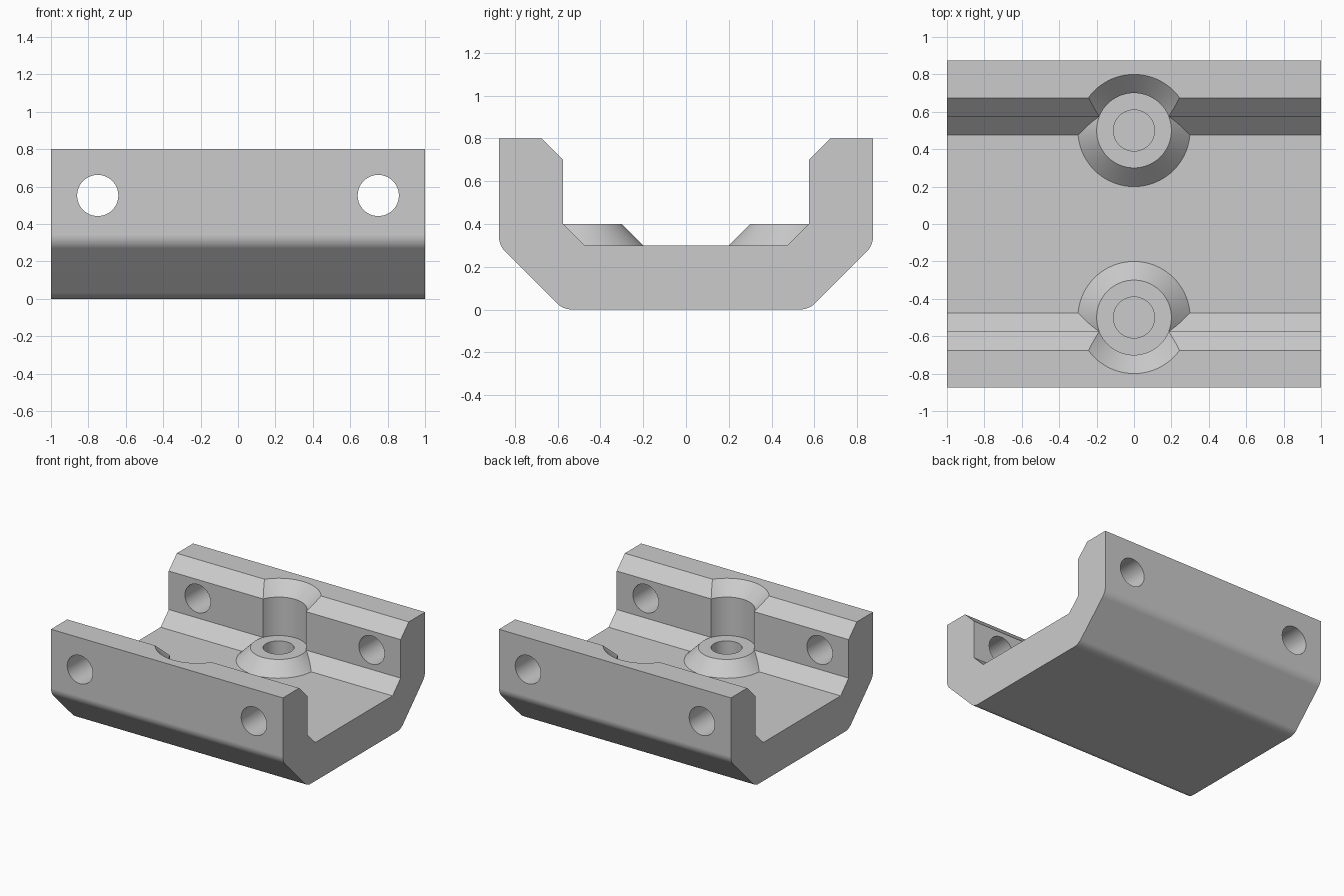
import bpy, bmesh, math
from mathutils import Matrix, Vector

cube = bpy.data.objects.get("Cube")
if cube:
    bpy.data.objects.remove(cube, do_unlink=True)

grey = bpy.data.materials.new("plain grey")
grey.use_nodes = True
colour = (0.6, 0.6, 0.6, 1)
grey.diffuse_color = colour
grey.node_tree.nodes["Principled BSDF"].inputs["Base Color"].default_value = colour

SEGMENTS = 64
HOLE_R = 0.11


def make_object(name, bm):
    bmesh.ops.recalc_face_normals(bm, faces=bm.faces)
    mesh = bpy.data.meshes.new(name)
    bm.to_mesh(mesh)
    bm.free()
    mesh.materials.append(grey)
    obj = bpy.data.objects.new(name, mesh)
    bpy.context.collection.objects.link(obj)
    return obj


def turned(name, profile, y):
    """Solid of revolution about a vertical axis at (0, y), profile as (radius, z)."""
    bm = bmesh.new()
    rings = []
    for r, z in profile:
        rings.append([bm.verts.new((r * math.cos(a), y + r * math.sin(a), z))
                      for a in (math.tau * i / SEGMENTS for i in range(SEGMENTS))])
    for low, high in zip(rings, rings[1:]):
        for i in range(SEGMENTS):
            j = (i + 1) % SEGMENTS
            bm.faces.new((low[i], low[j], high[j], high[i]))
    bm.faces.new(rings[0])
    bm.faces.new(rings[-1])
    return make_object(name, bm)


def combine(target, tool, operation):
    """Apply a boolean and discard the tool."""
    tool.hide_render = True
    mod = target.modifiers.new("combine", 'BOOLEAN')
    mod.object, mod.operation, mod.solver = tool, operation, 'EXACT'
    bpy.context.view_layer.objects.active = target
    bpy.ops.object.modifier_apply(modifier=mod.name)
    bpy.data.objects.remove(tool, do_unlink=True)


def fillet(before, corner, after, radius, steps=8):
    """Points of a round that replaces a profile corner."""
    p = Vector(corner)
    u, v = (Vector(before) - p).normalized(), (Vector(after) - p).normalized()
    half = u.angle(v) / 2
    centre = p + (u + v).normalized() * radius / math.sin(half)
    start = p + u * radius / math.tan(half) - centre
    end = p + v * radius / math.tan(half) - centre
    points = []
    for i in range(steps + 1):
        direction = start.lerp(end, i / steps).normalized()
        points.append(tuple(centre + direction * radius))
    return points


# Channel body: half profile in (y, z), mirrored and extruded along x
foot, hip, rim = (0.575, 0), (0.875, 0.3), (0.875, 0.8)
half = fillet((0, 0), foot, hip, 0.1) + fillet(foot, hip, rim, 0.1)
half += [rim, (0.675, 0.8), (0.575, 0.7), (0.575, 0.4), (0.475, 0.3)]
outline = half + [(-y, z) for y, z in reversed(half)]
bm = bmesh.new()
face = bm.faces.new([bm.verts.new((-1, y, z)) for y, z in outline])
sweep = bmesh.ops.extrude_face_region(bm, geom=[face])
bmesh.ops.translate(bm, vec=(2, 0, 0),
                    verts=[g for g in sweep["geom"] if isinstance(g, bmesh.types.BMVert)])
# The starting cap is kept by the extrusion, so the solid is closed
body = make_object("channel_bracket", bm)

for y in (-0.5, 0.5):
    # Clearance pocket in the wall, flared at the rim
    pocket = [(0.2, 0.35), (0.2, 0.7), (0.35, 0.85)]
    combine(body, turned("wall_pocket", pocket, y), 'DIFFERENCE')
    # Conical boss on the floor with a blind bore
    boss = [(0.3, 0.27), (0.3, 0.3), (0.2, 0.4)]
    combine(body, turned("floor_boss", boss, y), 'UNION')
    bore = [(HOLE_R, 0.1), (HOLE_R, 0.5)]
    combine(body, turned("boss_bore", bore, y), 'DIFFERENCE')

# Cross holes through both walls
for x in (-0.75, 0.75):
    bm = bmesh.new()
    bmesh.ops.create_cone(bm, cap_ends=True, segments=SEGMENTS, radius1=HOLE_R,
                          radius2=HOLE_R, depth=2.2,
                          matrix=Matrix.Translation((x, 0, 0.5525)) @ Matrix.Rotation(math.pi / 2, 4, 'X'))
    combine(body, make_object("wall_hole", bm), 'DIFFERENCE')

# Smooth rounds, crisp edges
bpy.ops.object.select_all(action='DESELECT')
body.select_set(True)
bpy.context.view_layer.objects.active = body
bpy.ops.object.shade_smooth_by_angle(angle=math.radians(25))
weighted = body.modifiers.new("even shading", 'WEIGHTED_NORMAL')
weighted.keep_sharp = True
